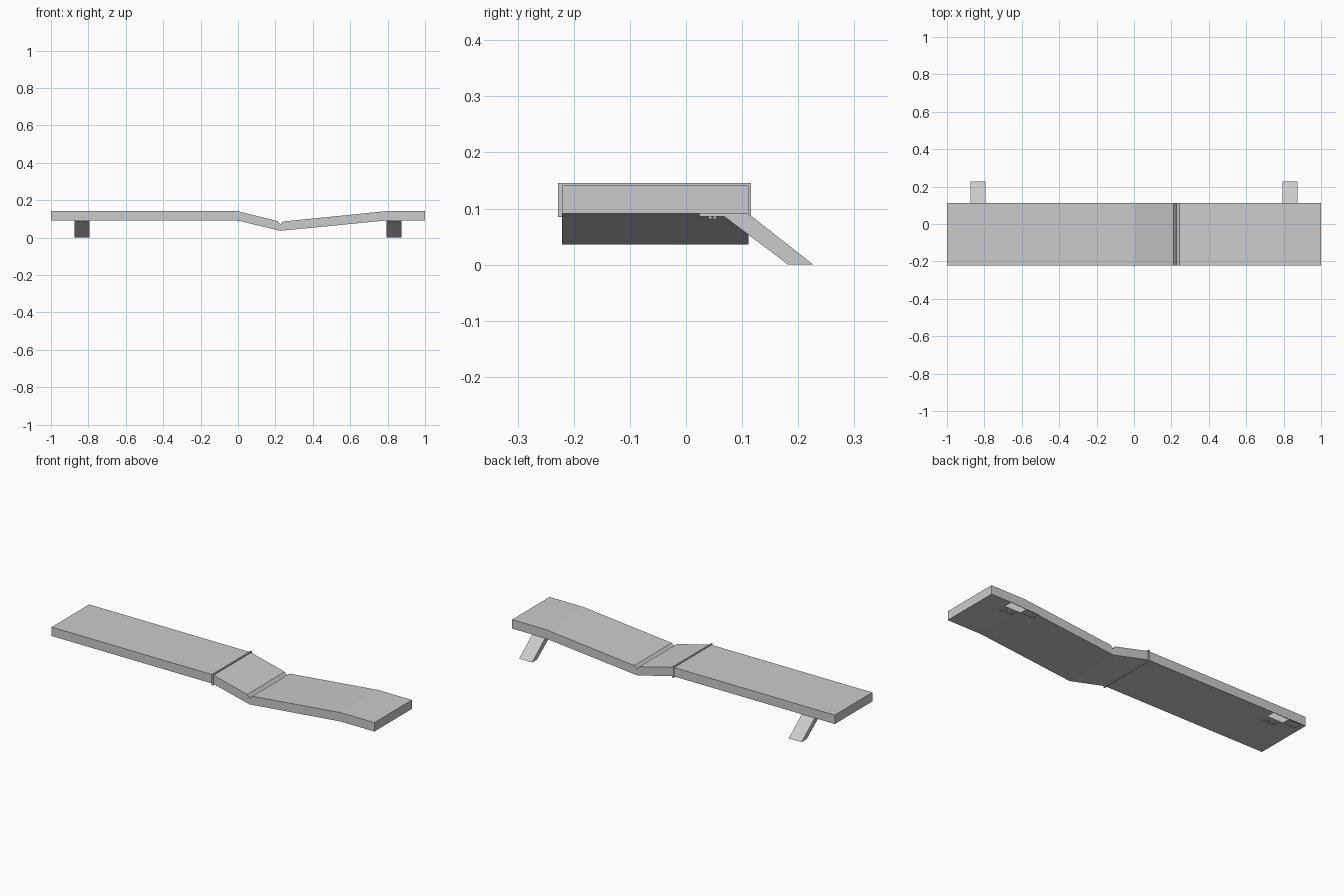
import bpy, bmesh

cube = bpy.data.objects.get("Cube")
if cube:
    bpy.data.objects.remove(cube, do_unlink=True)


def make_material(name, value):
    mat = bpy.data.materials.new(name)
    mat.use_nodes = True
    color = (value, value, value, 1)
    mat.diffuse_color = color
    mat.node_tree.nodes["Principled BSDF"].inputs["Base Color"].default_value = color
    return mat


grey = make_material("light grey", 0.6)


def extrude(name, profile, start, end, axis):
    """Extrude a flat outline along x or y."""
    def place(a, b, t):
        return (t, a, b) if axis == "x" else (a, t, b)
    bm = bmesh.new()
    near = [bm.verts.new(place(a, b, start)) for a, b in profile]
    far = [bm.verts.new(place(a, b, end)) for a, b in profile]
    bm.faces.new(near)
    bm.faces.new(far)
    for i in range(len(profile)):
        j = (i + 1) % len(profile)
        bm.faces.new((near[i], near[j], far[j], far[i]))
    bmesh.ops.recalc_face_normals(bm, faces=bm.faces)
    mesh = bpy.data.meshes.new(name)
    bm.to_mesh(mesh)
    bm.free()
    mesh.materials.append(grey)
    obj = bpy.data.objects.new(name, mesh)
    bpy.context.collection.objects.link(obj)
    return obj


def box(name, x, y, z):
    return extrude(name, [(y[0], z[0]), (y[1], z[0]), (y[1], z[1]), (y[0], z[1])],
                   x[0], x[1], "x")


# Bent deck with a groove across the valley
FRONT, BACK = -0.221, 0.111
deck = [(-1, 0.091), (0, 0.091), (0.225, 0.036), (0.79, 0.091), (1, 0.091),
        (1, 0.141), (0.79, 0.141), (0.243, 0.086), (0.227, 0.070),
        (0.212, 0.088), (0, 0.141), (-1, 0.141)]
extrude("deck", deck, FRONT, BACK, "y")

# Thin joint band at the first bend
box("joint_band", (-0.004, 0.004), (-0.228, 0.116), (0.085, 0.146))

# Slanted feet with mounting plates and bolts
leg = [(0.227, 0), (0.182, 0), (0.068, 0.086), (0.068, 0.091), (0.111, 0.091)]
for side, cx in (("right", -0.835), ("left", 0.835)):
    span = (cx - 0.04, cx + 0.04)
    extrude(side + "_foot", leg, span[0], span[1], "x")
    box(side + "_mounting_plate", span, (0.024, 0.07), (0.086, 0.092))
    for n, bx in enumerate((-0.02, 0.02)):
        for m, by in enumerate((0.043, 0.051)):
            box(f"{side}_bolt_{n}_{m}", (cx + bx - 0.003, cx + bx + 0.003),
                (by - 0.003, by + 0.003), (0.081, 0.087))
